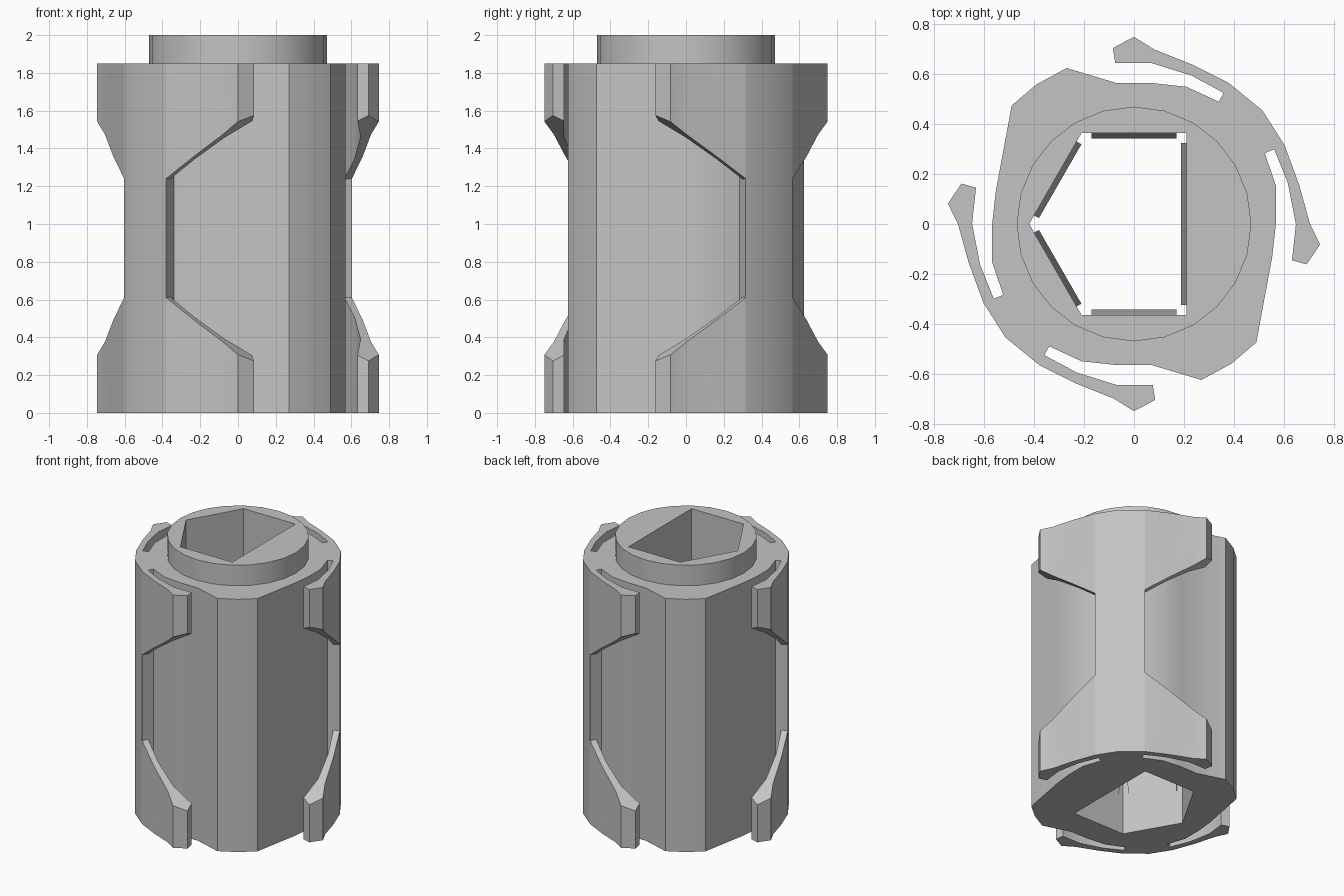
import bpy, bmesh, math
from mathutils import Vector

cube = bpy.data.objects.get("Cube")
if cube:
    bpy.data.objects.remove(cube)

BODY_H, TOP = 1.85, 2.0

grey = bpy.data.materials.new("plain grey")
grey.use_nodes = True
grey.diffuse_color = (0.55, 0.55, 0.55, 1)
grey.node_tree.nodes["Principled BSDF"].inputs["Base Color"].default_value = (0.55, 0.55, 0.55, 1)


def finish(name, bm):
    bmesh.ops.recalc_face_normals(bm, faces=bm.faces)
    mesh = bpy.data.meshes.new(name)
    bm.to_mesh(mesh)
    bm.free()
    mesh.materials.append(grey)
    obj = bpy.data.objects.new(name, mesh)
    bpy.context.collection.objects.link(obj)
    bpy.ops.object.select_all(action='DESELECT')
    obj.select_set(True)
    bpy.context.view_layer.objects.active = obj
    bpy.ops.object.shade_smooth_by_angle(angle=math.radians(28))
    return obj


def loft(name, lower, upper):
    """Solid between two matching rings of 3D points."""
    bm = bmesh.new()
    a = [bm.verts.new(p) for p in lower]
    b = [bm.verts.new(p) for p in upper]
    bm.faces.new(a)
    bm.faces.new(b)
    n = len(a)
    for i in range(n):
        j = (i + 1) % n
        bm.faces.new((a[i], a[j], b[j], b[i]))
    return finish(name, bm)


def holed_prism(name, outline, hole, z0, z1):
    """Extruded outline with a hole straight through it."""
    bm = bmesh.new()
    for ring in (outline, hole):
        vs = [bm.verts.new((x, y, z0)) for x, y in ring]
        for i, v in enumerate(vs):
            bm.edges.new((v, vs[(i + 1) % len(vs)]))
    bmesh.ops.triangle_fill(bm, use_beauty=True, use_dissolve=False, edges=bm.edges[:],
                            normal=(0, 0, 1))
    out = bmesh.ops.extrude_face_region(bm, geom=bm.faces[:], use_keep_orig=True)
    verts = [g for g in out["geom"] if isinstance(g, bmesh.types.BMVert)]
    bmesh.ops.translate(bm, verts=verts, vec=(0, 0, z1 - z0))
    return finish(name, bm)


def reflect(p):
    """Mirror a front point to the matching place on the left side."""
    a = math.radians(263.7) - math.atan2(p[1], p[0])
    r = math.hypot(*p)
    return (r * math.cos(a), r * math.sin(a))


def turn(p):
    return (-p[0], -p[1])


# Body: each half has two slot walls, a bulge between them and a rounded back
slot = [(-0.38, -0.565), (-0.34, -0.49), (-0.21, -0.55), (-0.07, -0.565), (0.07, -0.565)]
bulge = [(0.27, -0.625), (0.39, -0.56), (0.49, -0.475)]
half = slot + bulge + [reflect(p) for p in reversed(slot)] + [(0.515, 0.455)]
bore = [(-0.42, 0), (-0.21, -0.365), (0.21, -0.365), (0.21, 0.365), (-0.21, 0.365)]
holed_prism("body", half + [turn(p) for p in half], bore, 0, BODY_H)

# Collar
circle = [(0.47 * math.cos(i * math.tau / 24), 0.47 * math.sin(i * math.tau / 24))
          for i in range(24)]
holed_prism("collar", circle, bore, BODY_H, TOP)

# Spring arms: a hooked section, cut on a slant towards the middle window
arm = [(-0.38, -0.565), (-0.23, -0.64), (-0.08, -0.7), (0, -0.75), (0.085, -0.705),
       (0.075, -0.645), (-0.07, -0.645), (-0.23, -0.595), (-0.36, -0.525)]
places = {
    "front": lambda p: p,
    "back": turn,
    "left": reflect,
    "right": lambda p: turn(reflect(p)),
}
cut = [0.61 - 0.72 * (0.83 * x - 0.56 * y) for x, y in arm]
for side, place in places.items():
    pts = [place(p) for p in arm]
    loft(side + "_lower_arm", [(x, y, 0) for x, y in pts],
         [(x, y, h) for (x, y), h in zip(pts, cut)])
    loft(side + "_upper_arm", [(x, y, BODY_H - h) for (x, y), h in zip(pts, cut)],
         [(x, y, BODY_H) for x, y in pts])

# Grip pads on the bore walls, tapering at both ends
for i, start in enumerate(bore):
    a, b = Vector(start), Vector(bore[(i + 1) % len(bore)])
    along = (b - a).normalized()
    inward = Vector((-along.y, along.x))
    rings = []
    for end in (a + along * 0.04, b - along * 0.04):
        rings.append([(*(end + inward * d), z) for d, z in
                      ((-0.005, 0.2), (0.022, 0.4), (0.022, 1.45), (-0.005, 1.65))])
    loft("grip_pad_%d" % (i + 1), *rings)
